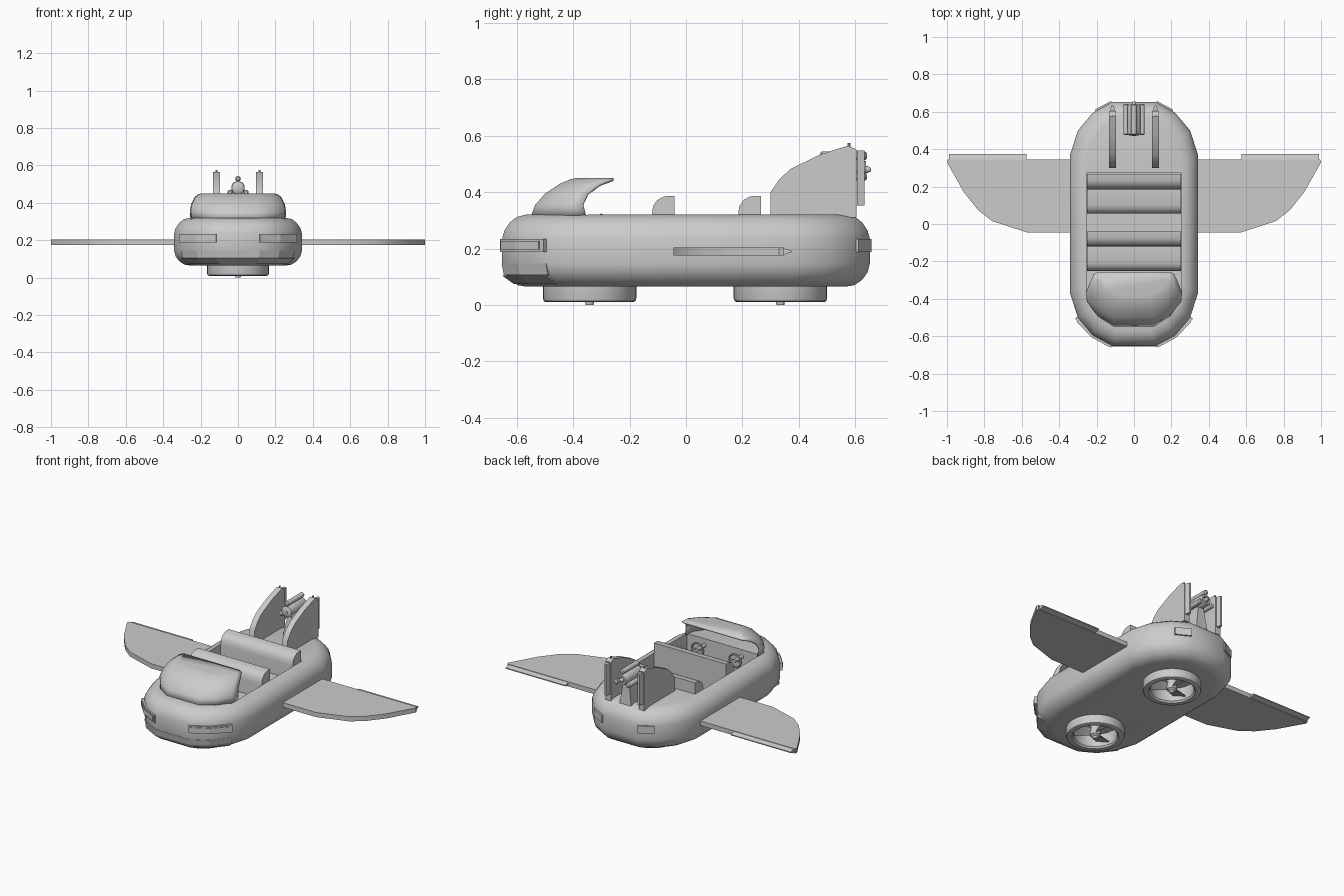
import bpy, bmesh, math
from mathutils import Vector, Matrix

if "Cube" in bpy.data.objects:
    bpy.data.objects.remove(bpy.data.objects["Cube"])


def make(name, verts, faces, smooth=35):
    me = bpy.data.meshes.new(name)
    me.from_pydata([tuple(v) for v in verts], [], faces)
    bm = bmesh.new()
    bm.from_mesh(me)
    bmesh.ops.remove_doubles(bm, verts=bm.verts, dist=1e-5)
    bmesh.ops.recalc_face_normals(bm, faces=bm.faces)
    bm.to_mesh(me)
    bm.free()
    ob = bpy.data.objects.new(name, me)
    bpy.context.collection.objects.link(ob)
    bpy.ops.object.select_all(action='DESELECT')
    ob.select_set(True)
    bpy.context.view_layer.objects.active = ob
    if smooth:
        bpy.ops.object.shade_smooth_by_angle(angle=math.radians(smooth))
    return ob


def loft(name, rings, wrap=True, cap=(True, True), loop=False, smooth=35):
    n, m = len(rings[0]), len(rings)
    faces = []
    for i in range(m if loop else m - 1):
        for j in range(n if wrap else n - 1):
            a, b, k = i * n, (i + 1) % m * n, (j + 1) % n
            faces.append((a + j, a + k, b + k, b + j))
    if not loop:
        if cap[0]:
            faces.append(tuple(range(n)))
        if cap[1]:
            faces.append(tuple(range((m - 1) * n, m * n)))
    return make(name, [v for r in rings for v in r], faces, smooth)


def slab_x(name, pts, x0, x1, smooth=35):
    """Side profile (y, z) extruded along x."""
    return loft(name, [[(x, y, z) for y, z in pts] for x in (x0, x1)], smooth=smooth)


def lathe(name, prof, origin, axis='Z', n=24, loop=False):
    rot = Matrix.Rotation(math.radians(-90), 3, 'X') if axis == 'Y' else Matrix.Identity(3)
    rings = []
    for r, h in prof:
        rings.append([rot @ Vector((r * math.cos(t), r * math.sin(t), h)) + Vector(origin)
                      for t in (2 * math.pi * k / n for k in range(n))])
    return loft(name, rings, loop=loop)


def box(name, x0, x1, y0, y1, z0, z1):
    return slab_x(name, [(y0, z0), (y1, z0), (y1, z1), (y0, z1)], x0, x1)


def cut(ob, cutter):
    mod = ob.modifiers.new('cut', 'BOOLEAN')
    mod.operation, mod.solver, mod.object = 'DIFFERENCE', 'EXACT', cutter
    bpy.context.view_layer.objects.active = ob
    bpy.ops.object.modifier_apply(modifier=mod.name)
    bpy.data.objects.remove(cutter)


# Hull: rounded plan outline lofted through inset levels
quarter = [(.342, .37), (.300, .50), (.220, .595), (.115, .652)]
outline = (quarter + [(-x, y) for x, y in quarter[::-1]]
           + [(-x, -y) for x, y in quarter] + [(x, -y) for x, y in quarter[::-1]])


def inset(p, d, z):
    return (p[0] * (1 - d / .342), p[1] * (1 - d / .652), z)


levels = [(.085, .065), (.055, .070), (.028, .088), (.008, .115), (0, .145), (0, .235),
          (.008, .265), (.026, .292), (.052, .312), (.083, .32)]
hull = loft('hull', [[inset(p, d, z) for p in outline] for d, z in levels], smooth=45)
cut(hull, box('cockpit_cutter', -.253, .253, -.37, .272, .125, .5))
FANS = (-.342, .335)
for y in FANS:
    cut(hull, lathe('fan_cutter', [(.13, 0), (.13, .105)], (0, y, 0)))
bpy.context.view_layer.objects.active = hull
hull.select_set(True)
bpy.ops.object.shade_smooth_by_angle(angle=math.radians(40))

# Windshield: U-shaped levels closing to a flat top
rings = []
for z, w, yb, yf in [(.315, .255, -.355, -.55), (.355, .257, -.365, -.535), (.395, .25, -.348, -.50),
                     (.43, .232, -.305, -.447), (.445, .215, -.268, -.412), (.45, .195, -.258, -.39)]:
    half = [(1, 0), (.98, .3), (.75, .72), (.42, 1)]
    u = [(w * a, yb + (yf - yb) * b, z) for a, b in half]
    rings.append(u + [(-x, y, zz) for x, y, zz in u[::-1]])
shield = loft('windshield', rings, wrap=False, cap=(False, True), smooth=50)
sol = shield.modifiers.new('thickness', 'SOLIDIFY')
sol.thickness, sol.offset = .01, -1

# Seats: backrest with rounded front edge, cushion with rounded lip
for label, y in (('front', -.04), ('rear', .266)):
    slab_x(label + '_seat_back', [(y, .125), (y, .387), (y - .038, .385), (y - .062, .372),
                                  (y - .077, .35), (y - .081, .32), (y - .081, .125)], -.25, .25)
    slab_x(label + '_seat_cushion', [(y - .08, .125), (y - .08, .235), (y - .165, .235), (y - .188, .228),
                                     (y - .204, .212), (y - .21, .19), (y - .21, .125)], -.25, .25)

# Wings with flaps, fins with rudders
wing = [(.30, .345), (.30, -.045), (.572, -.045), (.76, .016), (.834, .075), (.91, .17), (1, .33), (.995, .345)]
fin = [(.30, .31), (.30, .40), (.333, .448), (.372, .483), (.475, .533), (.574, .565), (.604, .552), (.604, .31)]
for s, side in ((-1, 'left'), (1, 'right')):
    loft(side + '_wing', [[(s * x, y, z) for x, y in wing] for z in (.175, .204)])
    loft(side + '_wing_flap', [[(s * x, .345, .178), (s * x, .345, .201), (s * x, .375, .193), (s * x, .375, .187)]
                               for x in (.574, .988)])
    c = .115 * s
    slab_x(side + '_fin', fin, c - .018, c + .018)
    loft(side + '_rudder', [[(c - .014, .606, z), (c + .014, .606, z), (c + .006, .634, z), (c - .006, .634, z)]
                            for z in (.352, .547)])
    lathe(side + '_rudder_pin', [(.005, .54), (.005, .575)], (c, .578, 0), n=8)

    # Steering wheels
    wx = .13 * s
    ring = [(.04 + .006 * math.cos(t), .006 * math.sin(t)) for t in (k * math.pi / 4 for k in range(8))]
    lathe(side + '_steering_wheel', ring, (wx, -.30, .278), 'Y', 20, loop=True)
    lathe(side + '_steering_column', [(.011, -.075), (.011, .008)], (wx, -.30, .278), 'Y', 12)
    box(side + '_steering_spoke', wx - .04, wx + .04, -.303, -.297, .274, .282)


# Lights and bumper: bands that follow the hull outline
def band(name, pts, z0, z1, out=.008, low=None):
    low = -out if low is None else low
    return loft(name, [[inset(p, low, z0), inset(p, -out, z1), inset(p, .05, z1), inset(p, .05, z0)]
                       for p in pts], smooth=0)


nose = [(.308, -.50), (.22, -.595), (.115, -.652)]
for s, side in ((-1, 'left'), (1, 'right')):
    band(side + '_headlight', [(s * x, y) for x, y in nose], .188, .234)
    band(side + '_headlight_lens', [(s * x, y) for x, y in [(.295, -.514), (.22, -.595), (.125, -.647)]],
         .196, .226, .012)
    band(side + '_tail_light', [(s * .205, .604), (s * .12, .65)], .188, .234)
front = [(.302, -.495), (.22, -.595), (.115, -.652)]
front += [(-x, y) for x, y in front[::-1]]
band('front_grille', front, .106, .146, .002, .006)
band('front_bumper_lip', front, .075, .104, .0, .04)

# Lift fans: duct, hub and twisted blades
for label, y in zip(('front', 'rear'), FANS):
    lathe(label + '_fan_duct', [(.125, .1), (.125, .022), (.133, .012), (.155, .01), (.163, .014),
                                (.166, .024), (.166, .1)], (0, y, 0), n=32, loop=True)
    lathe(label + '_fan_hub', [(.014, 0), (.016, .012), (.03, .022), (.03, .108)], (0, y, 0), n=16)
    for k in range(3):
        rot = Matrix.Rotation(k * 2 * math.pi / 3 + math.pi / 2, 3, 'Z')
        secs = []
        for r, w, h in ((.02, .014, .016), (.07, .032, .014), (.118, .04, .010)):
            q = [(r, -w, .045 - h), (r, w, .045 + h), (r, w, .05 + h), (r, -w, .05 - h)]
            secs.append([rot @ Vector(v) + Vector((0, y, 0)) for v in q])
        loft(label + '_fan_blade', secs)

# Rear thruster on a tapered pylon
lathe('thruster_body', [(.022, .472), (.034, .48), (.036, .53), (.036, .62), (.03, .638), (.018, .638),
                        (.018, .50)], (0, 0, .48), 'Y', 20)
lathe('thruster_core', [(.012, .47), (.012, .645), (.006, .656)], (0, 0, .48), 'Y', 12)
for k in range(3):
    t = math.pi / 2 + k * 2 * math.pi / 3
    lathe('thruster_tube', [(.009, .475), (.015, .482), (.015, .635), (.009, .642)],
          (.049 * math.cos(t), 0, .48 + .049 * math.sin(t)), 'Y', 12)
loft('thruster_pylon', [[(-w, a, z), (w, a, z), (w, b, z), (-w, b, z)]
                        for w, a, b, z in ((.04, .5, .6, .312), (.018, .525, .59, .46))])
